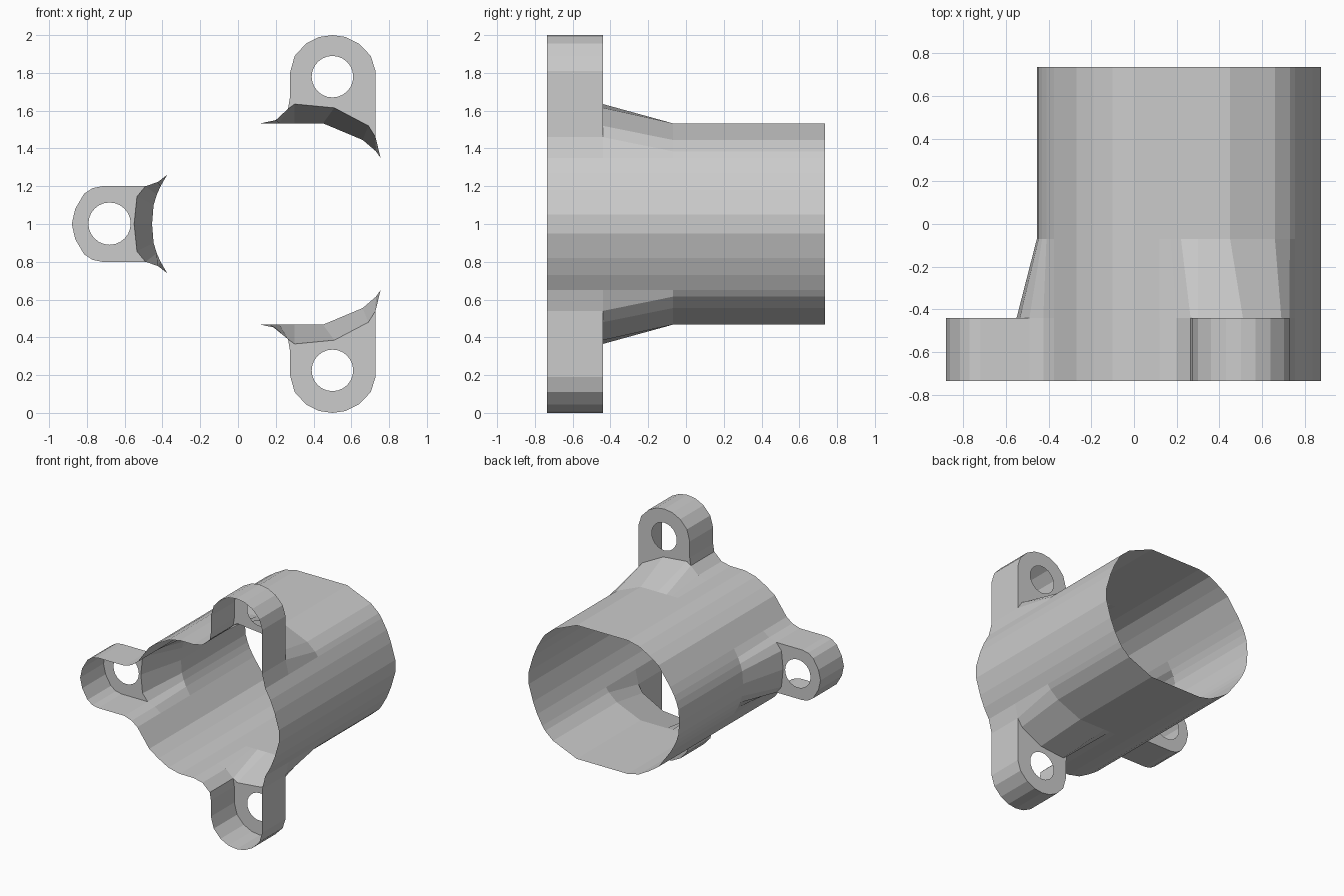
import bpy, bmesh, math

if "Cube" in bpy.data.objects:
    bpy.data.objects.remove(bpy.data.objects["Cube"])

Y_FRONT, Y_PLATE, Y_RAMP, Y_BACK = -0.735, -0.44, -0.07, 0.735
CZ = 1.0  # height of the barrel axis

grey = bpy.data.materials.new("light grey")
grey.diffuse_color = (0.6, 0.6, 0.6, 1)
grey.use_nodes = True
grey.node_tree.nodes["Principled BSDF"].inputs["Base Color"].default_value = grey.diffuse_color


def mirrored(half):
    """Close a half profile (left to right over the top) by mirroring it below the axis."""
    return half + [(x, -h) for x, h in reversed(half) if h > 0]


def finish(name, bm):
    mesh = bpy.data.meshes.new(name)
    bm.to_mesh(mesh)
    bm.free()
    mesh.materials.append(grey)
    obj = bpy.data.objects.new(name, mesh)
    bpy.context.collection.objects.link(obj)


def loft(name, ring_a, y_a, ring_b, y_b):
    """Open skin between two closed rings with equal point counts."""
    bm = bmesh.new()
    a = [bm.verts.new((x, y_a, CZ + h)) for x, h in ring_a]
    b = [bm.verts.new((x, y_b, CZ + h)) for x, h in ring_b]
    n = len(a)
    for i in range(n):
        j = (i + 1) % n
        bm.faces.new((a[i], a[j], b[j], b[i]))
    finish(name, bm)


def plate(name, outline, centre, radius, sides=24):
    """Flat sheet facing back, with a round bolt hole."""
    hole = [(centre[0] + radius * math.cos(math.tau * i / sides),
             centre[1] + radius * math.sin(math.tau * i / sides)) for i in range(sides)]
    bm = bmesh.new()
    edges = []
    for loop in (outline, hole):
        vs = [bm.verts.new((x, Y_PLATE, CZ + h)) for x, h in loop]
        edges += [bm.edges.new((vs[i - 1], vs[i])) for i in range(len(vs))]
    bmesh.ops.triangle_fill(bm, edges=edges, use_beauty=True, normal=(0, 1, 0))
    for f in bm.faces:
        f.normal_update()
        if f.normal.y < 0:
            f.normal_flip()
    finish(name, bm)


# Half profiles as (x, height from axis)
# Barrel cross-section, split where the lugs join it
tube_left = [(-.455, 0), (-.447, .1), (-.43, .155), (-.41, .2)]
arc_left = [(-.375, .26), (-.27, .405), (-.19, .46), (-.1, .51), (0, .533), (.12, .533)]
tube_top = [(.17, .533), (.22, .533), (.3, .533), (.45, .533), (.66, .445), (.73, .385)]
arc_right = [(.755, .35), (.8, .27), (.837, .18), (.875, .05)]

# Foot of the ramps where they meet the lug plates
ramp_left = [(-.55, 0), (-.535, .145), (-.49, .2), (-.425, .222)]
ramp_top = [(.2, .55), (.265, .61), (.3, .635), (.51, .615), (.69, .52), (.728, .46)]

# Rounded ends of the lugs
lug_left = [(-.88, 0), (-.862, .08), (-.815, .16), (-.77, .19), (-.72, .2)]
lug_top = [(.275, .67), (.275, .8), (.3, .89), (.36, .955), (.43, .99), (.5, 1.0),
           (.57, .99), (.64, .955), (.703, .89), (.728, .81)]

tube = mirrored(tube_left + arc_left + tube_top + arc_right)
ramp = mirrored(ramp_left + arc_left + ramp_top + arc_right)
flange = mirrored(lug_left + ramp_left[2:] + arc_left + ramp_top[:2]
                  + lug_top + ramp_top[-1:] + arc_right)

# Barrel, ramps and flange wall
loft("barrel", tube, Y_RAMP, tube, Y_BACK)
loft("ramps", ramp, Y_PLATE, tube, Y_RAMP)
loft("flange_wall", flange, Y_FRONT, flange, Y_PLATE)

# Lug plates with bolt holes
upper = ramp_top[1:2] + lug_top + ramp_top[:1:-1]
plate("upper_lug_plate", upper, (.5, .78), .11)
plate("lower_lug_plate", [(x, -h) for x, h in upper], (.5, -.775), .11)
outer = lug_left + [ramp_left[2]]
inner = ramp_left[:2]
left = ([(x, -h) for x, h in reversed(outer[1:])] + outer
        + inner[::-1] + [(x, -h) for x, h in inner[1:]])
plate("left_lug_plate", left, (-.68, .002), .112)
